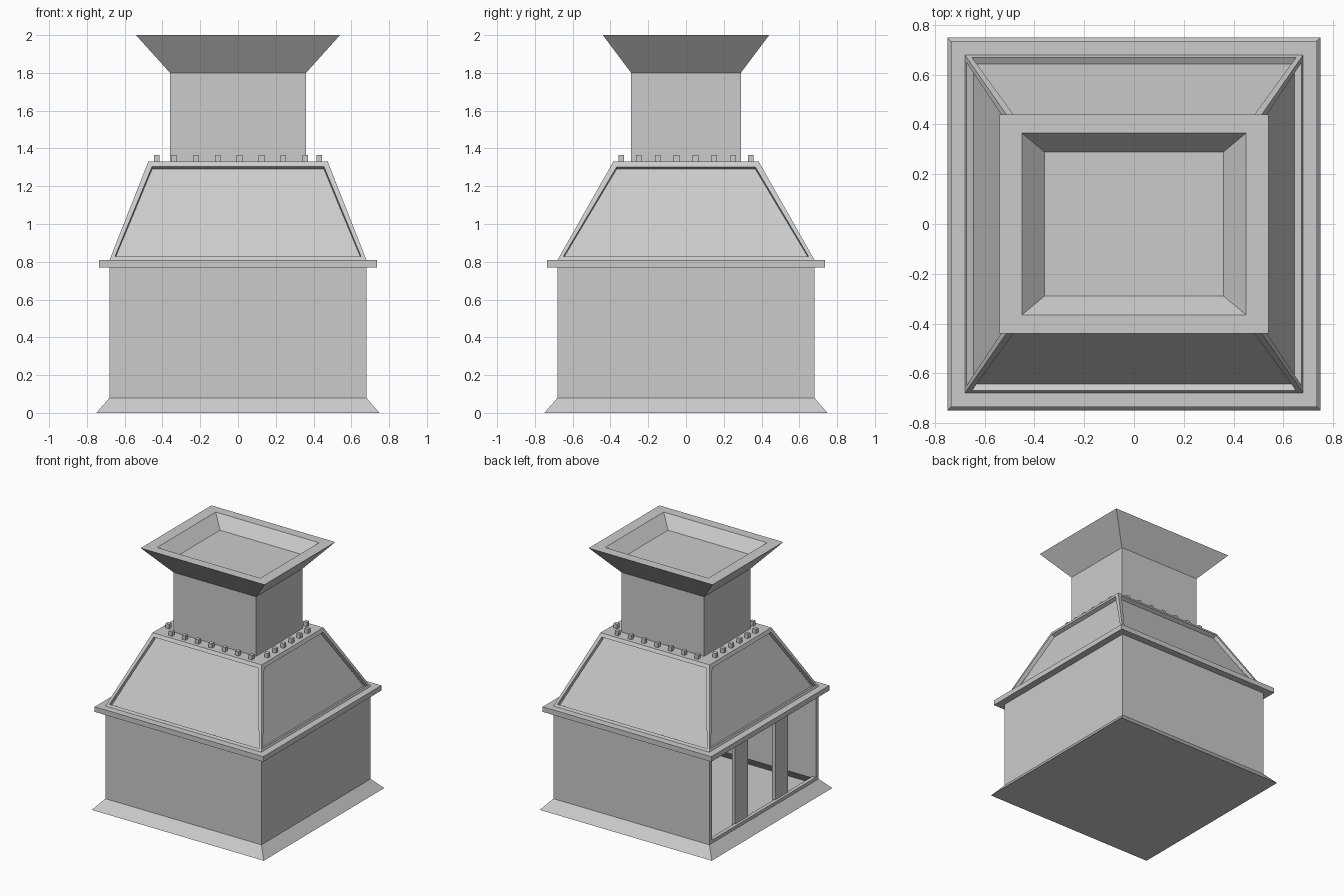
import bpy, bmesh

if "Cube" in bpy.data.objects:
    bpy.data.objects.remove(bpy.data.objects["Cube"])


def rings(name, sections):
    """Closed solid skinned through rectangular (half_x, half_y, z) sections."""
    bm = bmesh.new()
    loops = [[bm.verts.new((sx * hx, sy * hy, z))
              for sx, sy in ((-1, -1), (1, -1), (1, 1), (-1, 1))]
             for hx, hy, z in sections]
    for a, b in zip(loops, loops[1:]):
        for i in range(4):
            j = (i + 1) % 4
            bm.faces.new((a[i], a[j], b[j], b[i]))
    bm.faces.new(loops[0][::-1])
    bm.faces.new(loops[-1])
    return finish(name, bm)


def finish(name, bm):
    bm.normal_update()
    me = bpy.data.meshes.new(name)
    bm.to_mesh(me)
    bm.free()
    ob = bpy.data.objects.new(name, me)
    bpy.context.collection.objects.link(ob)
    return ob


def add_box(bm, x0, x1, y0, y1, z0, z1):
    v = bmesh.ops.create_cube(bm, size=1)["verts"]
    bmesh.ops.scale(bm, vec=(x1 - x0, y1 - y0, z1 - z0), verts=v)
    bmesh.ops.translate(bm, vec=((x0 + x1) / 2, (y0 + y1) / 2, (z0 + z1) / 2), verts=v)


def cut(target, cutter):
    mod = target.modifiers.new("cut", "BOOLEAN")
    mod.operation = "DIFFERENCE"
    mod.solver = "EXACT"
    mod.object = cutter
    cutter.hide_render = True
    bpy.context.view_layer.objects.active = target
    bpy.ops.object.modifier_apply(modifier="cut")
    bpy.data.objects.remove(cutter)


# hollow body with flared foot, open on the left side
body = rings("body", [(.75, .75, 0), (.68, .68, .08), (.68, .68, .77)])
cut(body, rings("cavity", [(.72, .72, .01), (.65, .65, .09), (.65, .65, .75)]))
bm = bmesh.new()
add_box(bm, -.8, -.6, -.645, .645, .105, .74)
cut(body, finish("window_cutter", bm))

# two upright bars in the opening
bm = bmesh.new()
for y in (-.25, .25):
    add_box(bm, -.66, -.63, y - .08, y + .08, .06, .76)
finish("window_bars", bm)

# ledge
rings("ledge", [(.735, .735, .77), (.735, .735, .81)])

# tapered hood with a recessed panel on each side
hood = rings("hood", [(.68, .68, .81), (.475, .385, 1.33)])
bm = bmesh.new()
bm.from_mesh(hood.data)
bm.normal_update()
for f in [f for f in bm.faces if abs(f.normal.z) < .9]:
    n = f.normal.copy()
    bmesh.ops.inset_individual(bm, faces=[f], thickness=.035)
    new = bmesh.ops.extrude_discrete_faces(bm, faces=[f])["faces"]
    bmesh.ops.translate(bm, vec=n * -.03, verts=new[0].verts)
    # side walls between the frame and the sunken panel
    loop = list(new[0].verts)
bm.normal_update()
bm.to_mesh(hood.data)
bm.free()

# row of studs around the hood top
bm = bmesh.new()
spots = [((i - 3) * .116 + .008, s * .342) for i in range(7) for s in (-1, 1)]
spots += [(s * .43, (i - 2.5) * .1) for i in range(6) for s in (-1, 1)]
for x, y in spots:
    add_box(bm, x - .015, x + .015, y - .015, y + .015, 1.325, 1.365)
finish("studs", bm)

# neck with flared, dished top
rings("neck_and_funnel", [(.36, .29, 1.33), (.36, .29, 1.8), (.54, .44, 2),
                          (.45, .365, 2), (.36, .29, 1.91)])
